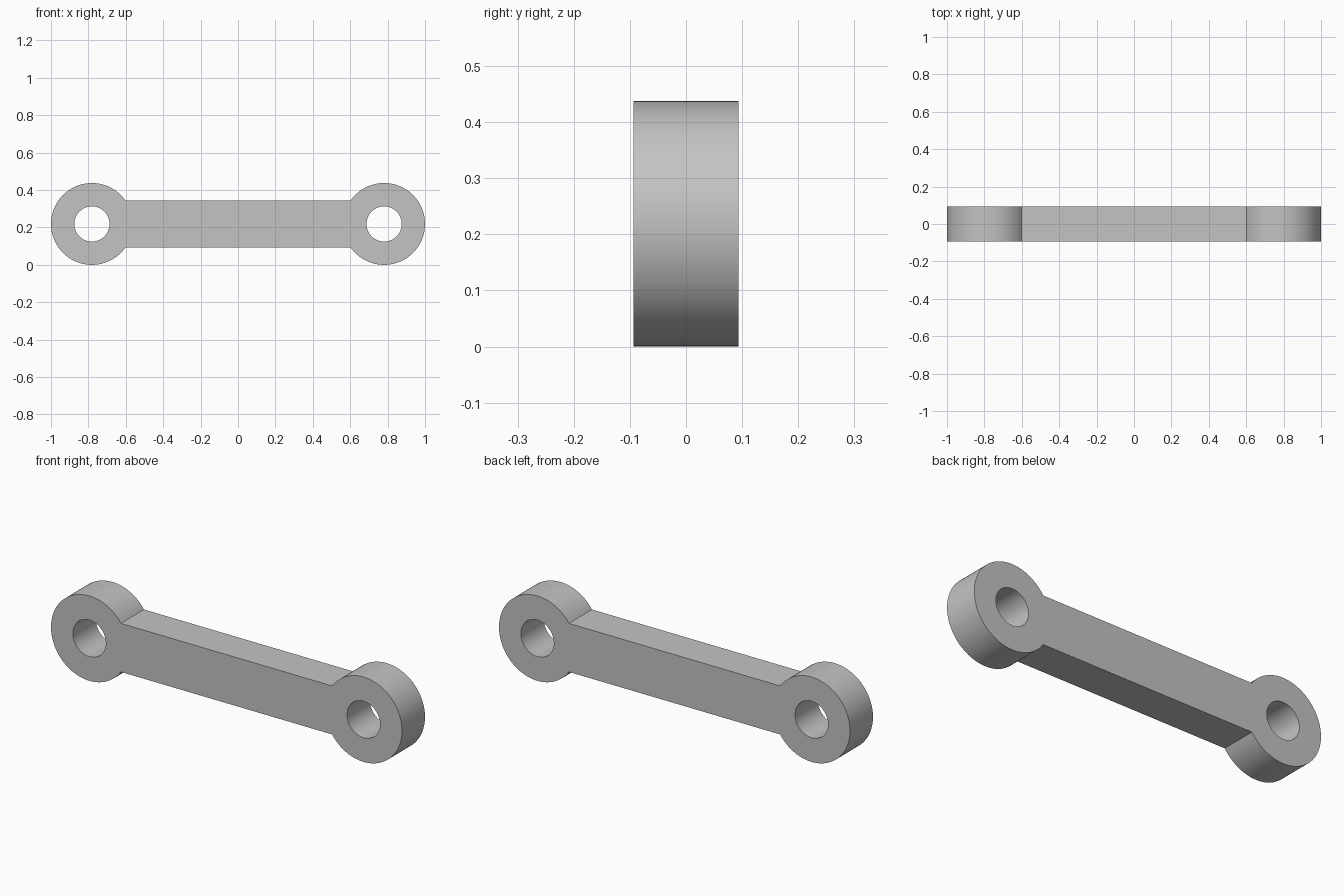
import bpy
import bmesh
from math import asin, cos, sin, pi

cube = bpy.data.objects.get("Cube")
if cube:
    bpy.data.objects.remove(cube, do_unlink=True)

EYE_R = 0.21875       # outer radius of each end eye
HOLE_R = 0.094        # pin hole radius
BAR_HALF = 0.125      # half the bar height
DEPTH = 0.1875        # thickness along y
EYE_X = 1 - EYE_R     # eye centre distance from the middle
SEGMENTS = 72

steel = bpy.data.materials.new("plain_grey")
steel.use_nodes = True
grey = (0.55, 0.55, 0.55, 1)
steel.diffuse_color = grey
steel.node_tree.nodes["Principled BSDF"].inputs["Base Color"].default_value = grey


def arc(cx, radius, start, end, steps):
    """Points along a circular arc in the xz plane at the eye height."""
    angles = [start + (end - start) * i / steps for i in range(steps + 1)]
    return [(cx + radius * cos(a), -DEPTH / 2, EYE_R + radius * sin(a)) for a in angles]


def closed_loop(bm, points):
    verts = [bm.verts.new(p) for p in points]
    return [bm.edges.new((v, verts[(i + 1) % len(verts)])) for i, v in enumerate(verts)]


bm = bmesh.new()

# Outer profile: the two eye arcs, joined by the straight bar edges
neck = asin(BAR_HALF / EYE_R)
right_arc = arc(-EYE_X, EYE_R, neck, 2 * pi - neck, SEGMENTS)
left_arc = arc(EYE_X, EYE_R, neck - pi, pi - neck, SEGMENTS)
edges = closed_loop(bm, right_arc + left_arc)

# Pin holes
for side in (-1, 1):
    edges += closed_loop(bm, arc(side * EYE_X, HOLE_R, 0, 2 * pi, SEGMENTS)[:-1])

# Fill the profile and extrude it through the thickness
bmesh.ops.triangle_fill(bm, edges=edges, use_beauty=True, normal=(0, -1, 0))
extruded = bmesh.ops.extrude_face_region(bm, geom=bm.faces[:], use_keep_orig=True)
moved = [g for g in extruded["geom"] if isinstance(g, bmesh.types.BMVert)]
bmesh.ops.translate(bm, verts=moved, vec=(0, DEPTH, 0))
bmesh.ops.recalc_face_normals(bm, faces=bm.faces[:])

mesh = bpy.data.meshes.new("link_arm")
bm.to_mesh(mesh)
bm.free()
mesh.materials.append(steel)
link = bpy.data.objects.new("link_arm", mesh)
bpy.context.collection.objects.link(link)

# Smooth curved walls, crisp rims and corners
bpy.ops.object.select_all(action="DESELECT")
link.select_set(True)
bpy.context.view_layer.objects.active = link
bpy.ops.object.shade_smooth_by_angle(angle=pi / 6)
